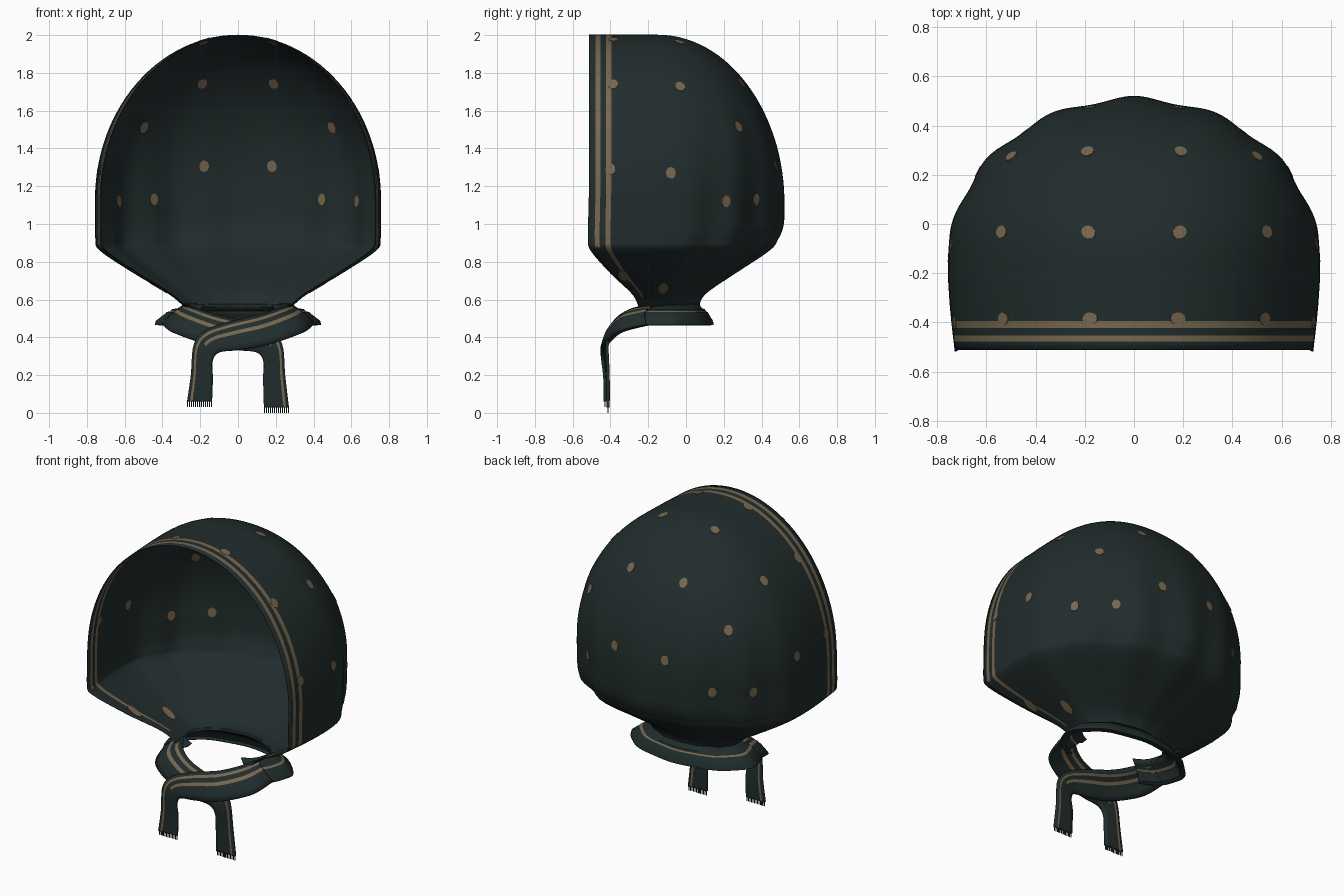
import bpy, bmesh, math
from mathutils import Vector, Matrix
from mathutils.bvhtree import BVHTree

if "Cube" in bpy.data.objects:
    bpy.data.objects.remove(bpy.data.objects["Cube"])


def material(name, rgb):
    m = bpy.data.materials.new(name)
    m.diffuse_color = (*rgb, 1)
    m.use_nodes = True
    m.node_tree.nodes["Principled BSDF"].inputs["Base Color"].default_value = m.diffuse_color
    return m


CLOTH = material("dark green cloth", (0.0155, 0.0255, 0.0255))
GOLD = material("dull gold print", (0.185, 0.138, 0.078))


def finish(bm, name, thick=0.0):
    me = bpy.data.meshes.new(name)
    bm.to_mesh(me)
    bm.free()
    ob = bpy.data.objects.new(name, me)
    bpy.context.collection.objects.link(ob)
    me.materials.append(CLOTH)
    me.materials.append(GOLD)
    if thick:
        mod = ob.modifiers.new("thickness", 'SOLIDIFY')
        mod.thickness = thick
        mod.offset = 0
    bpy.context.view_layer.objects.active = ob
    ob.select_set(True)
    bpy.ops.object.shade_smooth_by_angle(angle=math.radians(50))
    ob.select_set(False)
    return ob


def sheet(rows, gold):
    """Grid of faces from rows of points; gold(row, column) picks printed faces."""
    bm = bmesh.new()
    vs = [[bm.verts.new(p) for p in r] for r in rows]
    for i in range(len(rows) - 1):
        for j in range(len(rows[0]) - 1):
            f = bm.faces.new((vs[i][j], vs[i][j + 1], vs[i + 1][j + 1], vs[i + 1][j]))
            f.material_index = int(gold(i, j))
    bmesh.ops.remove_doubles(bm, verts=bm.verts, dist=0.0005)
    bmesh.ops.recalc_face_normals(bm, faces=bm.faces)
    return bm


def spline(pts, steps):
    """Smooth curve through tuples of any length."""
    p = [pts[0]] + list(pts) + [pts[-1]]
    out = []
    for i in range(1, len(p) - 2):
        for s in range(steps):
            t = s / steps
            out.append(tuple(0.5 * (2 * b + (c - a) * t + (2 * a - 5 * b + 4 * c - d) * t * t
                                    + (3 * b - a - 3 * c + d) * t ** 3)
                             for a, b, c, d in zip(*p[i - 1:i + 3])))
    return out + [tuple(pts[-1])]


# Hood: rows of (height, half width, front y, middle y, back y)
profile = []
for k in range(28):
    a = math.pi / 2 * (1 - k / 28)
    profile.append((1.13 + 0.87 * math.sin(a), 0.755 * math.cos(a), -0.513, -0.15,
                    -0.15 + 0.66 * math.cos(a)))
profile += spline([(1.13, .755, -.515, -.15, .51), (1.0, .755, -.518, -.15, .505),
                   (.92, .753, -.518, -.15, .475), (.86, .73, -.505, -.15, .43),
                   (.74, .55, -.40, -.14, .255), (.63, .365, -.285, -.12, .10),
                   (.56, .28, -.25, -.11, .065)], 5)
FRONT = [0, .097, .167, .25, .325, .53, .76]      # columns along the straight side
ARC = 36
rows = []
for z, w, yf, yc, yb in profile:
    half = [(w * (.962 + .038 * math.sin(f * math.pi / 2)), yf + (yc - yf) * f) for f in FRONT]
    fade = max(0, min(1, (1.75 - z) / 0.8)) * max(0.5, min(1, (z - .5) / .3))
    n = 2 / (1.97 + .2 * max(0, min(1, (z - 1.1) / .4)))
    for k in range(ARC + 1):
        t = math.pi / 2 * k / ARC
        x, y = w * abs(math.cos(t)) ** n, (yb - yc) * math.sin(t) ** n
        if k == ARC:
            x = 0
        # soft gathered folds around the back
        s = 1 + 0.018 * fade * math.cos(14 * (t - math.pi / 2)) * min(1, t * 2)
        half.append((x * s, yc + y * s))
    rows.append([(-x, y, z) for x, y in half] + [(x, y, z) for x, y in half[-2::-1]])
last = len(rows[0]) - 2
# two border stripes; the outer one ends where the cloth tapers to the neck
hood = sheet(rows, lambda i, j: min(j, last - j) in ((1, 3) if i < 42 else (3,)) and i < 54)
tree = BVHTree.FromBMesh(hood)
finish(hood, "hood", 0.004)

# Printed spots: thin oval plates snapped to the hood, mirrored left and right
bm = bmesh.new()
for x, y, z in [(.19, -.03, 1.98), (.565, -.025, 1.75), (.195, .315, 1.76), (.51, .29, 1.52),
                (.185, .5, 1.31), (.74, -.08, 1.27), (.455, .38, 1.13), (.63, .21, 1.12),
                (.18, -.385, 1.98), (.52, -.385, 1.73), (.73, -.40, 1.29),
                (.42, -.12, .66), (.52, -.33, .73)]:
    for s in (-1, 1):
        loc, nor, _, _ = tree.find_nearest(Vector((s * x, y, z)))
        rot = nor.to_track_quat('Z', 'Y').to_matrix().to_4x4()
        long = 2.0 if z < .8 else 1.2
        bmesh.ops.create_cone(bm, cap_ends=True, segments=14, radius1=.026, radius2=.026,
                              depth=.009, matrix=Matrix.Translation(loc) @ rot
                              @ Matrix.Diagonal((1, long, 1, 1)))
for f in bm.faces:
    f.material_index = 1
finish(bm, "printed_spots")

# Collar: flared roll of cloth round the back of the neck (half width, depth, height)
ring = [(.28, .165, .575), (.315, .18, .55), (.345, .195, .546), (.355, .2, .535),
        (.375, .21, .53), (.385, .215, .52), (.43, .237, .485), (.435, .24, .468),
        (.40, .215, .466)]
rows = []
for a, b, z in ring:
    row = []
    for k in range(61):
        t = math.radians(-50 + 280 * k / 60)
        s = 1 + .012 * math.sin(9 * t)
        row.append((a * s * math.cos(t), -.1 + b * s * math.sin(t), z))
    rows.append(row)
finish(sheet(rows, lambda i, j: i == 3), "neck_collar", 0.008)

# Crossing ties with hanging tails: pairs of upper and lower edge points
EDGES = [(.27, -.17, .565, .40, -.20, .47), (.22, -.265, .55, .35, -.35, .43),
         (.11, -.335, .515, .17, -.425, .365), (-.06, -.375, .475, .01, -.435, .335),
         (-.18, -.405, .43, -.10, -.435, .32), (-.235, -.425, .36, -.135, -.43, .27),
         (-.25, -.42, .2, -.133, -.42, .18), (-.27, -.42, .06, -.137, -.42, .06)]
ACROSS = [0, .12, .22, .38, .5, .62, .8, 1]


def tie(name, side, dy, end):
    pts = [list(e) for e in EDGES]
    pts[-1][2] = pts[-1][5] = end
    rows = []
    path = spline(pts, 8)
    for i, e in enumerate(path):
        u, l = Vector(e[:3]), Vector(e[3:])
        row = []
        for v in ACROSS:
            p = u.lerp(l, v)
            bulge = 0.022 * math.sin(math.pi * v) * max(0, 1 - i / 40)
            row.append((side * p.x, p.y + dy - bulge, p.z + bulge * .6))
        rows.append(row)
    tail = len(path) - 22
    finish(sheet(rows, lambda i, j: j == 1 if i > tail else j in (1, 3)), name, 0.016)
    # fringe threads along the tail's hem
    bm = bmesh.new()
    for k in range(13):
        x = side * (-.267 + .127 * k / 12)
        bmesh.ops.create_cube(bm, size=1, matrix=Matrix.Translation((x, -.42 + dy, end - .012))
                              @ Matrix.Diagonal((.004, .005, .032, 1)))
    finish(bm, name + "_fringe")


tie("front_tie", 1, -.01, .06)
tie("rear_tie", -1, .008, .028)
